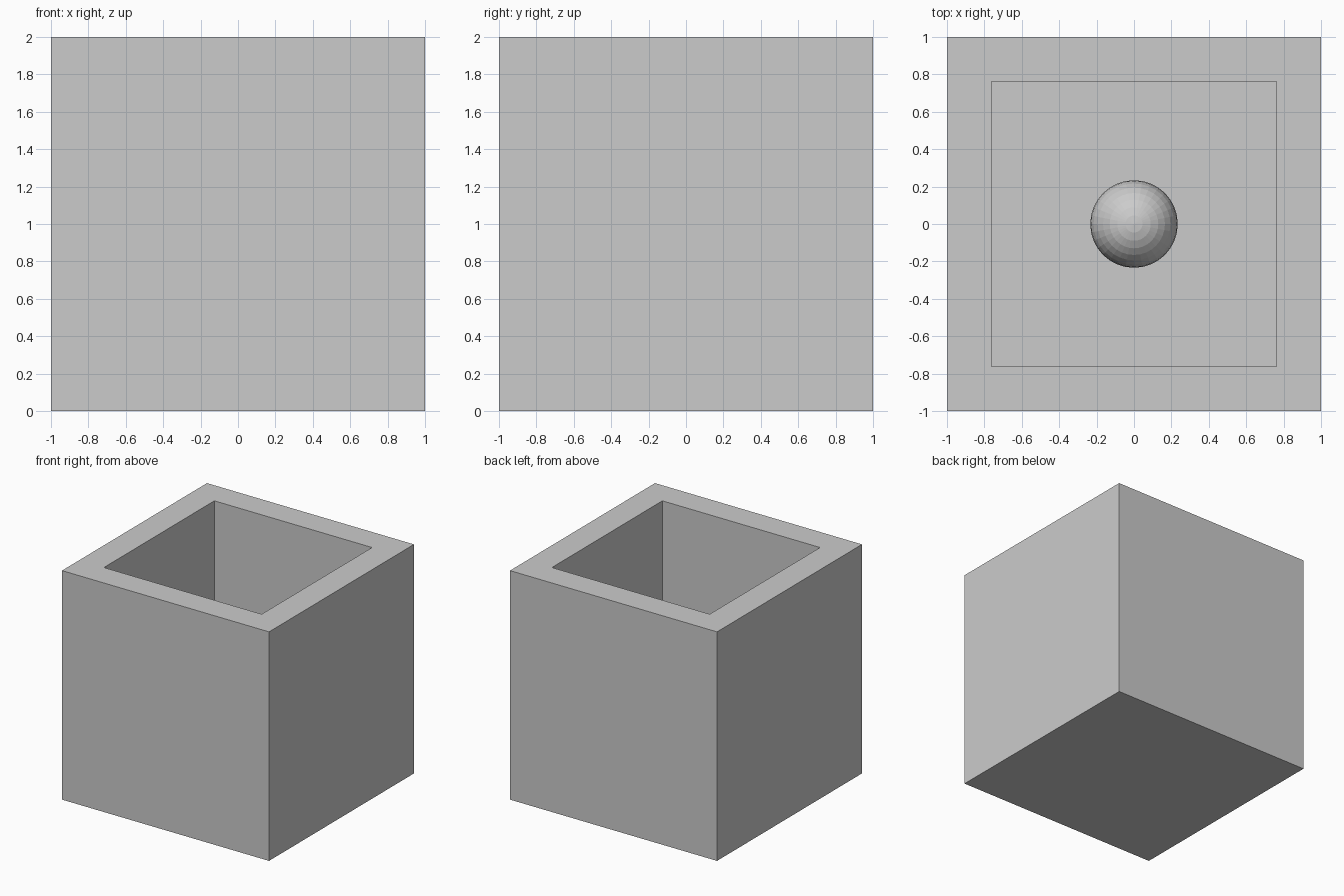
import bpy, bmesh

if "Cube" in bpy.data.objects:
    bpy.data.objects.remove(bpy.data.objects["Cube"])

WALL = 0.238     # wall and floor thickness
BALL_R = 0.234

# Open box: cube with its top inset and pushed down
bm = bmesh.new()
bmesh.ops.create_cube(bm, size=2)
bmesh.ops.translate(bm, verts=bm.verts, vec=(0, 0, 1))
top = max(bm.faces, key=lambda f: f.calc_center_median().z)
bmesh.ops.inset_region(bm, faces=[top], thickness=WALL, use_even_offset=True)
res = bmesh.ops.extrude_discrete_faces(bm, faces=[top])
bmesh.ops.translate(bm, verts=res["faces"][0].verts, vec=(0, 0, WALL - 2))
bmesh.ops.recalc_face_normals(bm, faces=bm.faces)
mesh = bpy.data.meshes.new("open_box")
bm.to_mesh(mesh)
bm.free()
bpy.context.collection.objects.link(bpy.data.objects.new("open_box", mesh))

# Faceted ball resting on the box floor
bpy.ops.mesh.primitive_uv_sphere_add(segments=32, ring_count=16, radius=BALL_R,
                                     location=(0, 0, WALL + BALL_R))
bpy.context.object.name = "ball"
